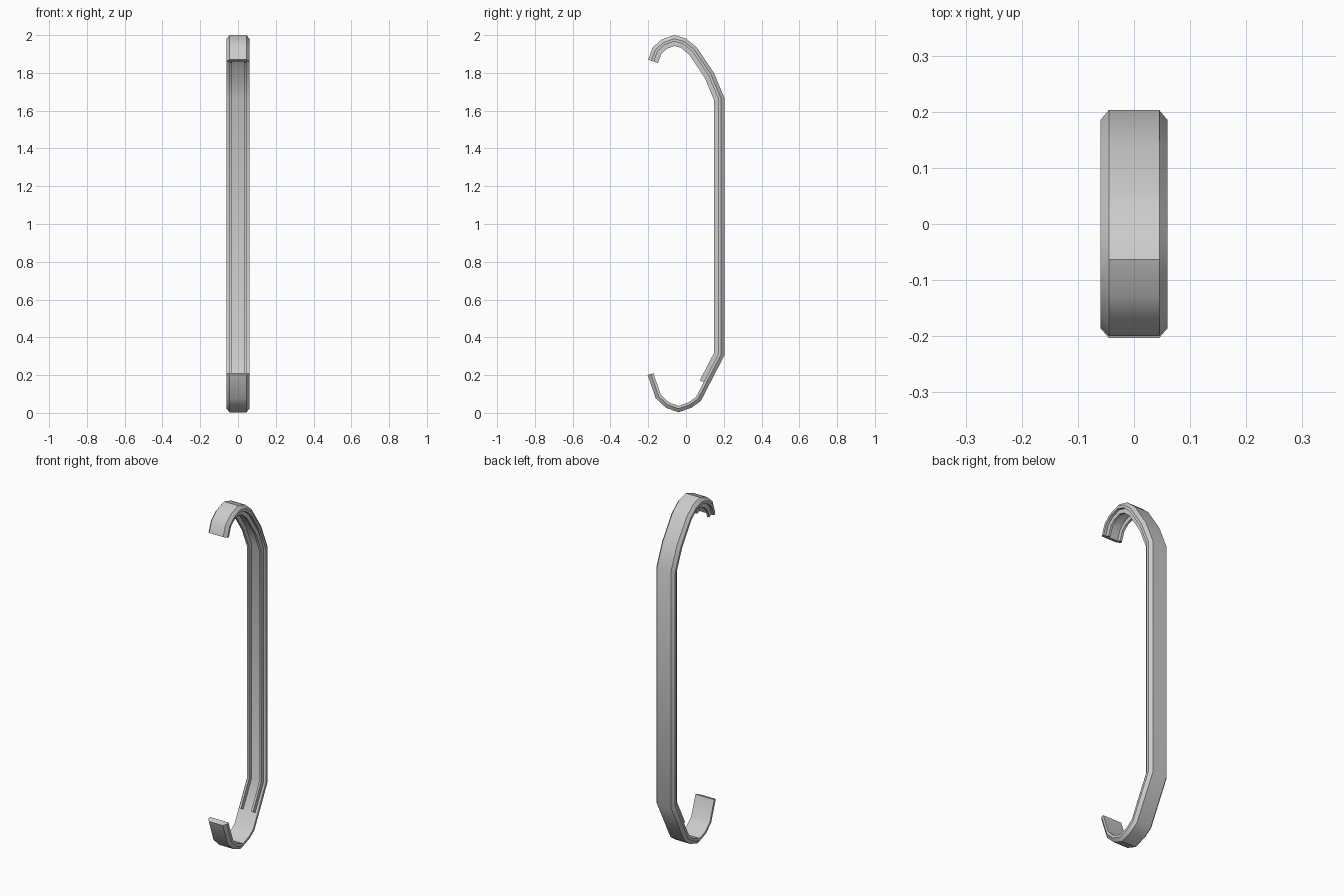
import bpy, bmesh
from mathutils import Vector

if "Cube" in bpy.data.objects:
    bpy.data.objects.remove(bpy.data.objects["Cube"])

# outer centre line of the hook, (y, z) from top tip to bottom tip
PATH = [(-.20,1.87),(-.177,1.934),(-.13,1.976),(-.063,2.0),(0,1.982),(.058,1.934),
        (.148,1.80),(.203,1.668),(.203,.304),(.078,.062),(.028,.027),(-.04,.003),
        (-.106,.027),(-.16,.077),(-.203,.20)]


def offset(path, i, d):
    # mitred inward offset of path point i
    p = [Vector(q) for q in path]
    norms = []
    for a, b in ((i-1, i), (i, i+1)):
        if a >= 0 and b < len(p):
            t = (p[b]-p[a]).normalized()
            norms.append(Vector((t.y, -t.x)))
    n = sum(norms, Vector((0, 0))).normalized()
    return p[i] - n*(-d/n.dot(norms[0]))


def sweep(name, section, path):
    bm = bmesh.new()
    rings = []
    for i in range(len(path)):
        ring = []
        for x, d in section:
            q = offset(path, i, d)
            ring.append(bm.verts.new((x, q.x, q.y)))
        rings.append(ring)
    n = len(section)
    for a, b in zip(rings, rings[1:]):
        for k in range(n):
            bm.faces.new((a[k], a[(k+1) % n], b[(k+1) % n], b[k]))
    bm.faces.new(rings[0])
    bm.faces.new(rings[-1])
    bmesh.ops.recalc_face_normals(bm, faces=bm.faces)
    me = bpy.data.meshes.new(name)
    bm.to_mesh(me)
    bm.free()
    ob = bpy.data.objects.new(name, me)
    bpy.context.collection.objects.link(ob)
    bpy.context.view_layer.objects.active = ob
    ob.select_set(True)
    bpy.ops.object.shade_smooth_by_angle(angle=.6)
    ob.select_set(False)
    return ob


# chamfered outer band
sweep("outer_band", [(-.06,.032),(-.06,.018),(-.045,0),(.045,0),(.06,.018),(.06,.032)], PATH)
# inner rails, stopping part-way into the lower bend
rail = PATH[:9] + [(.122,.147)]
for side, x0, x1 in (("left", -.045, -.032), ("right", .032, .045)):
    sweep("rail_" + side, [(x0,.03),(x0,.055),(x1,.055),(x1,.03)], rail)
